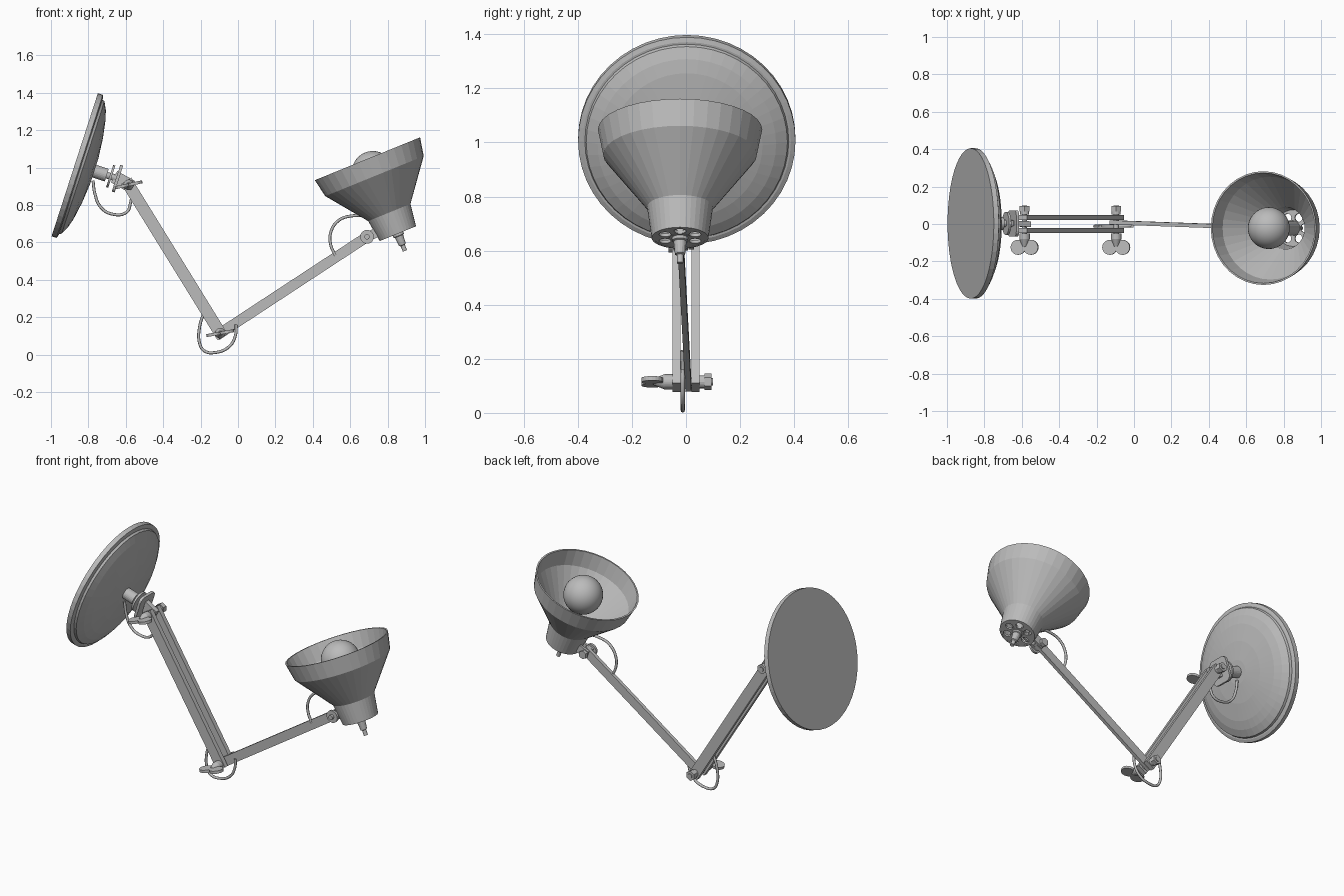
import bpy, bmesh, math
from mathutils import Vector, Matrix

if "Cube" in bpy.data.objects:
    bpy.data.objects.remove(bpy.data.objects["Cube"], do_unlink=True)

grey = bpy.data.materials.new("painted_grey")
grey.use_nodes = True
COLOUR = (0.5, 0.5, 0.5, 1)
grey.diffuse_color = COLOUR
grey.node_tree.nodes["Principled BSDF"].inputs["Base Color"].default_value = COLOUR


def frame(origin, axis):
    """Local z along axis, local y kept near the world y axis."""
    z = Vector(axis).normalized()
    side = Vector((0, 1, 0)) if abs(z.y) < 0.9 else Vector((1, 0, 0))
    x = side.cross(z).normalized()
    y = z.cross(x)
    return Matrix.Translation(origin) @ Matrix((x, y, z)).transposed().to_4x4()


def add_mesh(name, bm, matrix, smooth=False):
    bmesh.ops.recalc_face_normals(bm, faces=bm.faces)
    mesh = bpy.data.meshes.new(name)
    bm.to_mesh(mesh)
    bm.free()
    mesh.materials.append(grey)
    obj = bpy.data.objects.new(name, mesh)
    obj.matrix_world = matrix
    bpy.context.collection.objects.link(obj)
    if smooth:
        mesh.shade_smooth()
    return obj


def lathe(name, profile, origin, axis, sides=32, closed=False, smooth=False):
    """Spin (radius, height) points around an axis."""
    bm = bmesh.new()
    verts = [bm.verts.new((r, 0, h)) for r, h in profile]
    pairs = list(zip(verts, verts[1:]))
    if closed:
        pairs.append((verts[-1], verts[0]))
    edges = [bm.edges.new(p) for p in pairs]
    bmesh.ops.spin(bm, geom=verts + edges, cent=(0, 0, 0), axis=(0, 0, 1),
                   angle=math.tau, steps=sides, use_merge=False)
    bmesh.ops.remove_doubles(bm, verts=bm.verts, dist=0.0002)
    return add_mesh(name, bm, frame(origin, axis), smooth)


def rod(name, origin, axis, start, end, radius, sides=16):
    return lathe(name, [(0, start), (radius, start), (radius, end), (0, end)],
                 origin, axis, sides)


def box(name, centre, axis, size, bevel=0.0):
    bm = bmesh.new()
    bmesh.ops.create_cube(bm, size=1)
    bmesh.ops.scale(bm, vec=size, verts=bm.verts)
    if bevel:
        corners = [e for e in bm.edges
                   if abs(e.verts[0].co.z - e.verts[1].co.z) > size[2] * 0.9]
        bmesh.ops.bevel(bm, geom=corners, offset=bevel, segments=3,
                        profile=0.5, affect='EDGES')
    return add_mesh(name, bm, frame(centre, axis))


def beam(name, start, end, width, thick, overhang=0.025):
    start, end = Vector(start), Vector(end)
    run = end - start
    return box(name, (start + end) / 2, run,
               (width, thick, run.length + 2 * overhang))


def finish_curve(obj):
    obj.data.materials.append(grey)
    bpy.context.collection.objects.link(obj)
    bpy.ops.object.select_all(action='DESELECT')
    obj.select_set(True)
    bpy.context.view_layer.objects.active = obj
    bpy.ops.object.convert(target='MESH')


def cable(name, points, y):
    data = bpy.data.curves.new(name, 'CURVE')
    data.dimensions = '3D'
    data.bevel_depth = 0.008
    data.bevel_resolution = 2
    data.resolution_u = 6
    data.use_fill_caps = True
    spline = data.splines.new('BEZIER')
    spline.bezier_points.add(len(points) - 1)
    for bp, (x, z) in zip(spline.bezier_points, points):
        bp.co = (x, y, z)
        bp.handle_left_type = bp.handle_right_type = 'AUTO'
    finish_curve(bpy.data.objects.new(name, data))


def wing_bolt(name, pivot, tilt):
    """Bolt across the joint with a hex nut behind and a wing nut in front."""
    p = Vector(pivot)
    Y = (0, 1, 0)
    rod(name + "_shaft", p, Y, -0.1, 0.1, 0.014)
    rod(name + "_nut", p, Y, 0.068, 0.095, 0.03, 6)
    rod(name + "_washer", p, Y, 0.05, 0.068, 0.024)
    lathe(name + "_collar", [(0, -0.125), (0.012, -0.12), (0.028, -0.08),
                             (0.028, -0.05), (0, -0.05)], p, Y)
    flat = Vector((-math.sin(tilt), 0, math.cos(tilt)))
    along = Vector((math.cos(tilt), 0, math.sin(tilt)))
    for s, word in ((-1, "left"), (1, "right")):
        rod(f"{name}_{word}_wing", p + along * s * 0.035 + Vector((0, -0.125, 0)),
            flat, -0.008, 0.008, 0.04, 20)


# Round mounting base, with a lip and a shallow dome
base_at, base_axis = Vector((-0.873, 0.003, 1.015)), Vector((0.952, 0, -0.308))
lathe("base", [(0, 0), (0.402, 0), (0.402, 0.028), (0.385, 0.034), (0.377, 0.034),
               (0.372, 0.047), (0.33, 0.068), (0.28, 0.083), (0.18, 0.1),
               (0.07, 0.11), (0, 0.11)], base_at, base_axis, 48)
rod("base_stem", base_at, base_axis, 0.1, 0.18, 0.035, 24)
rod("swivel_pin", base_at, base_axis, 0.17, 0.25, 0.018)
rod("swivel_washer", base_at, base_axis, 0.196, 0.208, 0.062, 24)
box("bracket_plate", base_at + base_axis * 0.24, base_axis, (0.15, 0.14, 0.016), 0.03)

# Arms and their joints
elbow, shoulder = Vector((-0.095, 0, 0.115)), Vector((-0.585, 0, 0.908))
wrist = Vector((0.69, -0.02, 0.63))
beam("bracket_tongue", base_at + base_axis * 0.24, shoulder, 0.07, 0.03, 0.02)
for y, word in ((-0.035, "front"), (0.035, "back")):
    off = Vector((0, y, 0))
    beam(f"upper_arm_{word}_rail", shoulder + off, elbow + off, 0.064, 0.028)
beam("lower_arm", elbow + Vector((0, 0.008, 0)), wrist, 0.055, 0.022)
wing_bolt("shoulder_bolt", shoulder, 0.22)
wing_bolt("elbow_bolt", elbow, 0.18)

# Lamp joint
shade_at, shade_axis = Vector((0.855, -0.022, 0.647)), Vector((-0.377, 0, 0.926))
rod("lamp_joint_bolt", wrist, (0, 1, 0), -0.06, 0.05, 0.014)
rod("lamp_joint_cap", wrist, (0, 1, 0), -0.045, -0.03, 0.037, 20)
rod("lamp_joint_nut", wrist, (0, 1, 0), 0.03, 0.05, 0.026, 6)
for y, word in ((-0.02, "front"), (0.02, "back")):
    off = Vector((0, y, 0))
    beam(f"lamp_lug_{word}", wrist + off, Vector((0.77, -0.02, 0.665)) + off, 0.05, 0.014, 0.015)

# Lamp shade as a thin shell, open at the top
outer = [(0.105, 0), (0.122, 0.122), (0.284, 0.332), (0.304, 0.432)]
inner = [(r - 0.009, h + (0.004 if 0 < h < 0.4 else 0)) for r, h in reversed(outer)]
lathe("lamp_shade", outer + inner, shade_at, shade_axis, 36, closed=True)

# Vented end plate
data = bpy.data.curves.new("vent_plate", 'CURVE')
data.dimensions = '2D'
data.fill_mode = 'BOTH'
data.extrude = 0.006
holes = [(0.064 * math.cos(k * math.tau / 6), 0.064 * math.sin(k * math.tau / 6), 0.022)
         for k in range(6)]
for cx, cy, r in [(0, 0, 0.1)] + holes:
    spline = data.splines.new('POLY')
    spline.points.add(23)
    for i, pt in enumerate(spline.points):
        a = i * math.tau / 24
        pt.co = (cx + r * math.cos(a), cy + r * math.sin(a), 0, 1)
    spline.use_cyclic_u = True
plate = bpy.data.objects.new("vent_plate", data)
plate.matrix_world = frame(shade_at + shade_axis * 0.007, shade_axis)
finish_curve(plate)

# Cable stub, socket and bulb
lathe("cable_stub", [(0, 0.01), (0.03, 0.01), (0.03, -0.012), (0.024, -0.015),
                     (0.019, -0.065), (0.012, -0.068), (0.012, -0.1), (0, -0.1)],
      shade_at, shade_axis, 16)
rod("bulb_socket", shade_at, shade_axis, 0, 0.16, 0.04, 20)
globe = [(0.112 * math.sin(a), 0.356 - 0.112 * math.cos(a))
         for a in (math.radians(20 + 10 * i) for i in range(17))]
lathe("bulb", [(0.032, 0.15), (0.034, 0.21)] + globe + [(0, 0.356 + 0.112)][:1],
      shade_at, shade_axis, 32, smooth=True)

# Loose cable loops at each joint
cable("shoulder_cable", [(-0.775, 0.93), (-0.765, 0.86), (-0.735, 0.79), (-0.675, 0.752),
                         (-0.595, 0.762), (-0.575, 0.81), (-0.565, 0.88)], -0.005)
cable("elbow_cable", [(-0.18, 0.23), (-0.205, 0.15), (-0.205, 0.06), (-0.18, 0.02),
                      (-0.125, 0.011), (-0.045, 0.045), (-0.012, 0.11), (-0.01, 0.16)], -0.012)
cable("lamp_cable", [(0.52, 0.53), (0.495, 0.59), (0.495, 0.65), (0.535, 0.715),
                     (0.61, 0.742), (0.69, 0.738), (0.75, 0.72)], -0.02)
